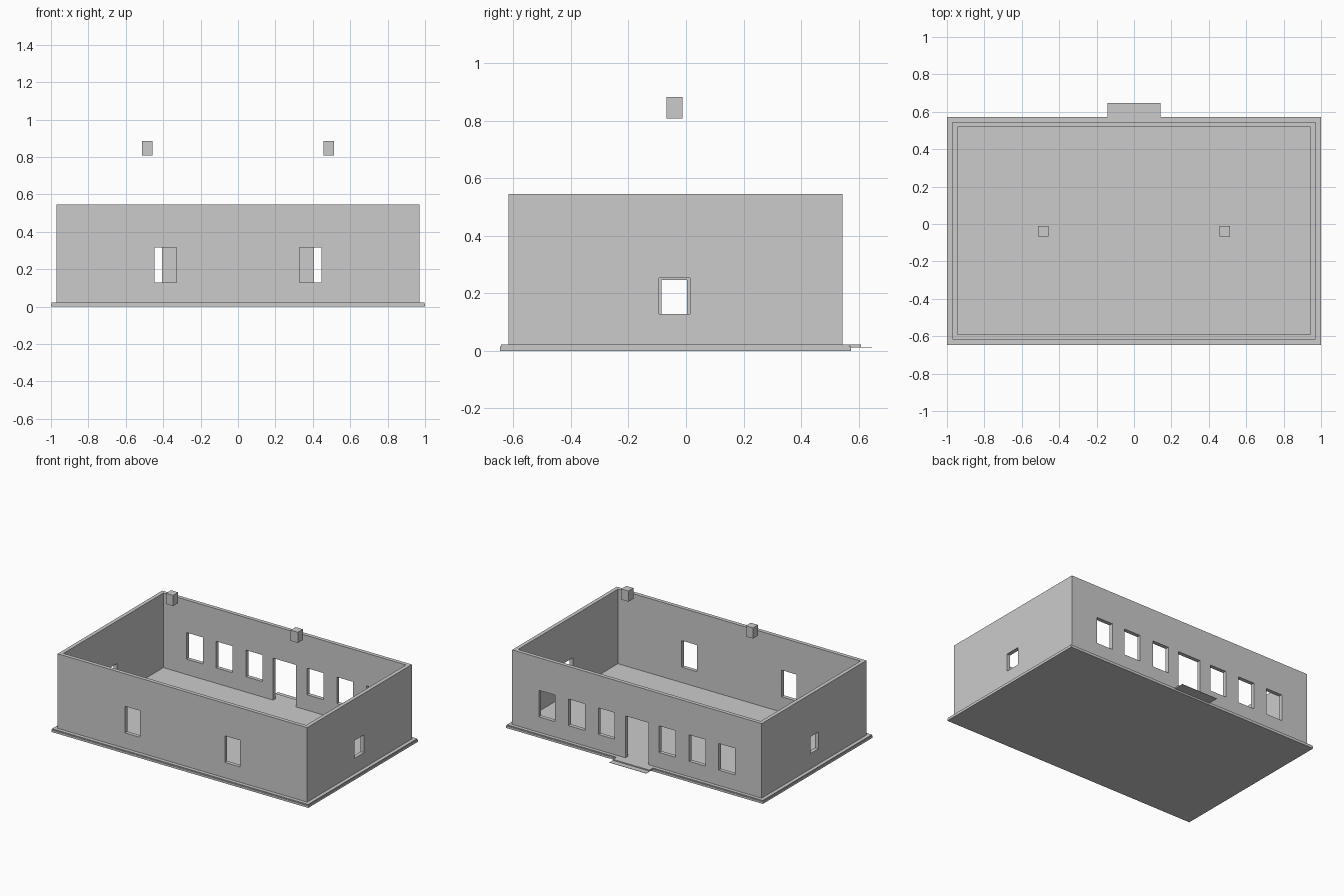
import bpy

if "Cube" in bpy.data.objects:
    bpy.data.objects.remove(bpy.data.objects["Cube"])


def box(name, x0, x1, y0, y1, z0, z1):
    """Axis-aligned box given by its limits."""
    xs, ys, zs = (x0, x1), (y0, y1), (z0, z1)
    verts = [(x, y, z) for x in xs for y in ys for z in zs]
    faces = [(0, 1, 3, 2), (4, 6, 7, 5), (0, 4, 5, 1),
             (2, 3, 7, 6), (0, 2, 6, 4), (1, 5, 7, 3)]
    mesh = bpy.data.meshes.new(name)
    mesh.from_pydata(verts, [], faces)
    obj = bpy.data.objects.new(name, mesh)
    bpy.context.collection.objects.link(obj)
    return obj


def cut(target, *limits):
    """Subtract a box from the target and discard the cutter."""
    cutter = box("cutter", *limits)
    cutter.hide_render = True
    mod = target.modifiers.new("cut", 'BOOLEAN')
    mod.operation = 'DIFFERENCE'
    mod.solver = 'EXACT'
    mod.object = cutter
    bpy.context.view_layer.objects.active = target
    bpy.ops.object.modifier_apply(modifier=mod.name)
    bpy.data.objects.remove(cutter, do_unlink=True)


FLOOR, TOP = 0.022, 0.546
SILL, HEAD = 0.13, 0.317
FRONT, BACK, SIDE, T = -0.618, 0.545, 0.971, 0.027

# two-tier foundation slab
box("foundation", -1, 1, -0.647, 0.573, 0, 0.015)
box("floor_slab", -0.996, 0.996, -0.643, 0.569, 0.015, FLOOR)

# open-topped wall shell
walls = box("walls", -SIDE, SIDE, FRONT, BACK, FLOOR, TOP)
cut(walls, -SIDE + T, SIDE - T, FRONT + T, BACK - T, -0.1, 1)

# front and back windows, mirrored about the centre
for s in (-1, 1):
    x0, x1 = sorted((s * 0.33, s * 0.447))
    cut(walls, x0, x1, FRONT - 0.1, FRONT + 0.1, SILL, HEAD)
    for c in (0.237, 0.47, 0.70):
        cut(walls, s * c - 0.064, s * c + 0.064, BACK - 0.1, BACK + 0.1, SILL, HEAD)

# back doorway
cut(walls, -0.09, 0.09, BACK - 0.1, BACK + 0.1, -0.1, HEAD)

# small side windows
cut(walls, SIDE - 0.1, SIDE + 0.1, -0.094, 0.014, 0.129, 0.254)
cut(walls, -SIDE - 0.1, -SIDE + 0.1, -0.085, 0.003, 0.129, 0.247)

# door steps
box("lower_step", -0.143, 0.143, 0.573, 0.647, 0.0125, 0.0145)
box("upper_step", -0.143, 0.143, 0.569, 0.609, 0.0145, FLOOR)

# chimneys floating above the roofless shell
for side, s in (("left", -1), ("right", 1)):
    box("chimney_" + side, s * 0.485 - 0.028, s * 0.485 + 0.028,
        -0.068, -0.012, 0.809, 0.884)
